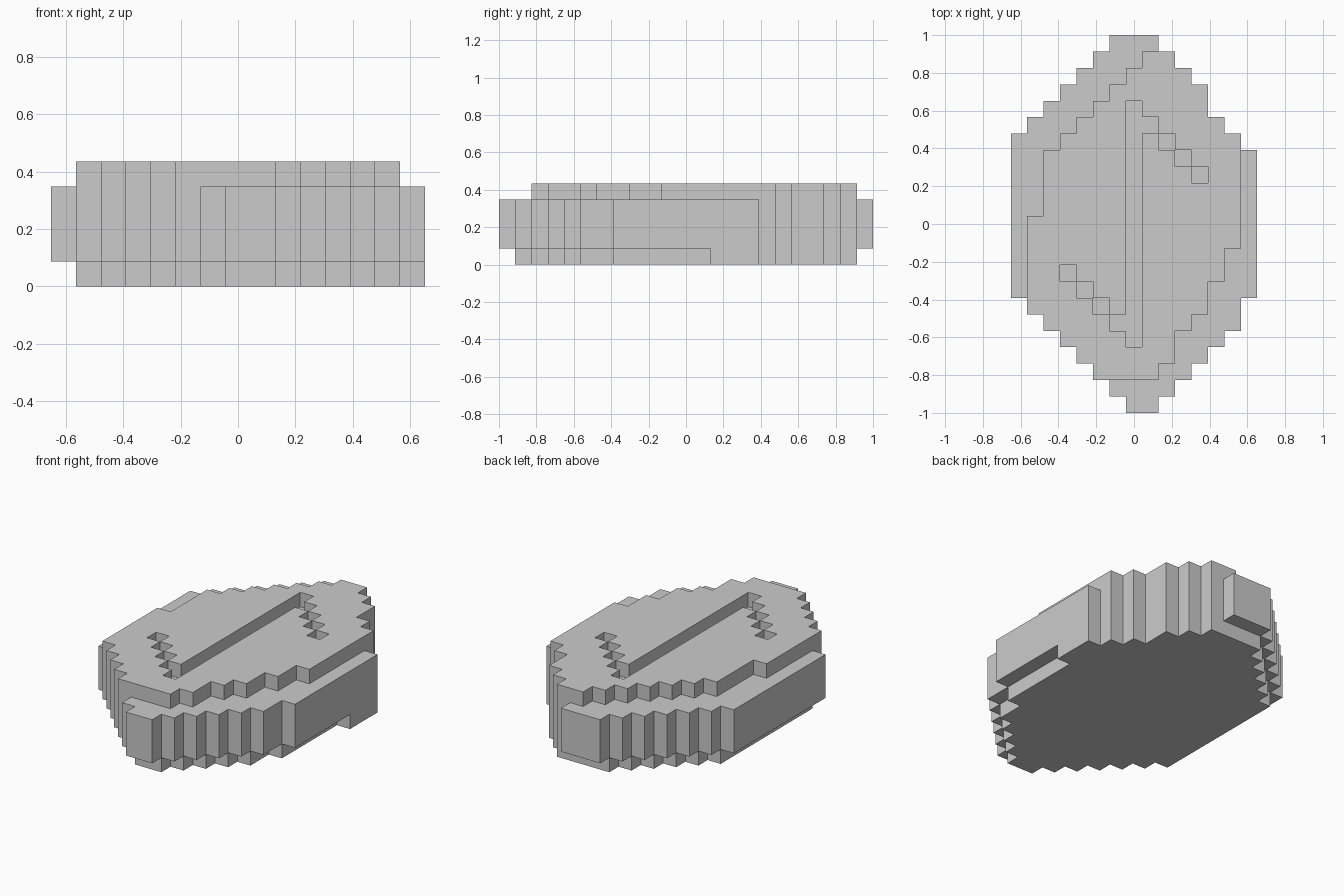
import bpy, bmesh

if "Cube" in bpy.data.objects:
    bpy.data.objects.remove(bpy.data.objects["Cube"])

V = 2 / 23            # edge of one block
NX, NY = 15, 23       # grid size in blocks


def run(x, y, dx, dy, n):
    """Corners of a regular one-block staircase."""
    return [(x + i * dx, y + i * dy) for i in range(n)]


def stepped_outline(corners):
    """Counter-clockwise outer corners -> outline with inner stair corners."""
    out = []
    for (x0, y0), (x1, y1) in zip(corners, corners[1:] + corners[:1]):
        out.append((x0, y0))
        if x0 != x1 and y0 != y1:
            out.append((x0, y1) if (x1 - x0) * (y1 - y0) > 0 else (x1, y0))
    return out


def cells_inside(outline):
    """Blocks enclosed by the stepped outline."""
    cells = set()
    edges = list(zip(outline, outline[1:] + outline[:1]))
    for j in range(NY):
        xs = sorted(a[0] for a, b in edges
                    if a[0] == b[0] and min(a[1], b[1]) <= j < max(a[1], b[1]))
        for lo, hi in zip(xs[::2], xs[1::2]):
            cells |= {(i, j) for i in range(lo, hi)}
    return cells


def slab(name, cells, z0, z1):
    """Block slab with walls only along exposed sides."""
    bm = bmesh.new()

    def quad(*pts):
        bm.faces.new([bm.verts.new(((x - NX / 2) * V, (y - NY / 2) * V, z * V))
                      for x, y, z in pts])

    for i, j in cells:
        c = [(i, j), (i + 1, j), (i + 1, j + 1), (i, j + 1)]
        quad(*[(x, y, z1) for x, y in c])
        quad(*[(x, y, z0) for x, y in reversed(c)])
        for k, (dx, dy) in enumerate([(0, -1), (1, 0), (0, 1), (-1, 0)]):
            if (i + dx, j + dy) not in cells:
                a, b = c[k], c[(k + 1) % 4]
                quad((*a, z0), (*b, z0), (*b, z1), (*a, z1))
    bmesh.ops.remove_doubles(bm, verts=bm.verts, dist=1e-4)
    mesh = bpy.data.meshes.new(name)
    bm.to_mesh(mesh)
    bm.free()
    obj = bpy.data.objects.new(name, mesh)
    bpy.context.collection.objects.link(obj)
    return obj


# Back right stairs, flush through all layers
back_right = [(14, 17), (13, 18), (12, 20), (11, 21), (10, 22)]

# Base, one block high
base = (run(9, 1, 1, 1, 5) + [(14, 7), (15, 13), (15, 16)] + back_right
        + run(6, 22, -1, -1, 6) + run(1, 7, 1, -1, 7))
slab("base_layer", cells_inside(stepped_outline(base)), 0, 1)

# Body, three blocks high, widest layer
body = (run(9, 0, 1, 1, 6) + [(15, 7), (15, 16)] + back_right + [(9, 23)]
        + run(6, 23, -1, -1, 7) + run(0, 7, 1, -1, 8))
slab("body_layer", cells_inside(stepped_outline(body)), 1, 4)

# Top plate with the engraved groove: a long slot and two diagonal barbs
top = ([(9, 2), (10, 3), (11, 5), (12, 6), (13, 8), (14, 10)] + back_right
       + run(8, 22, -1, -1, 7) + [(1, 12)] + run(1, 6, 1, -1, 5))
groove = {(7, j) for j in range(4, 19)}
for i, j in run(8, 17, 1, -1, 4):
    groove |= {(i, j), (NX - 1 - i, NY - 1 - j)}
slab("top_plate", cells_inside(stepped_outline(top)) - groove, 4, 5)
